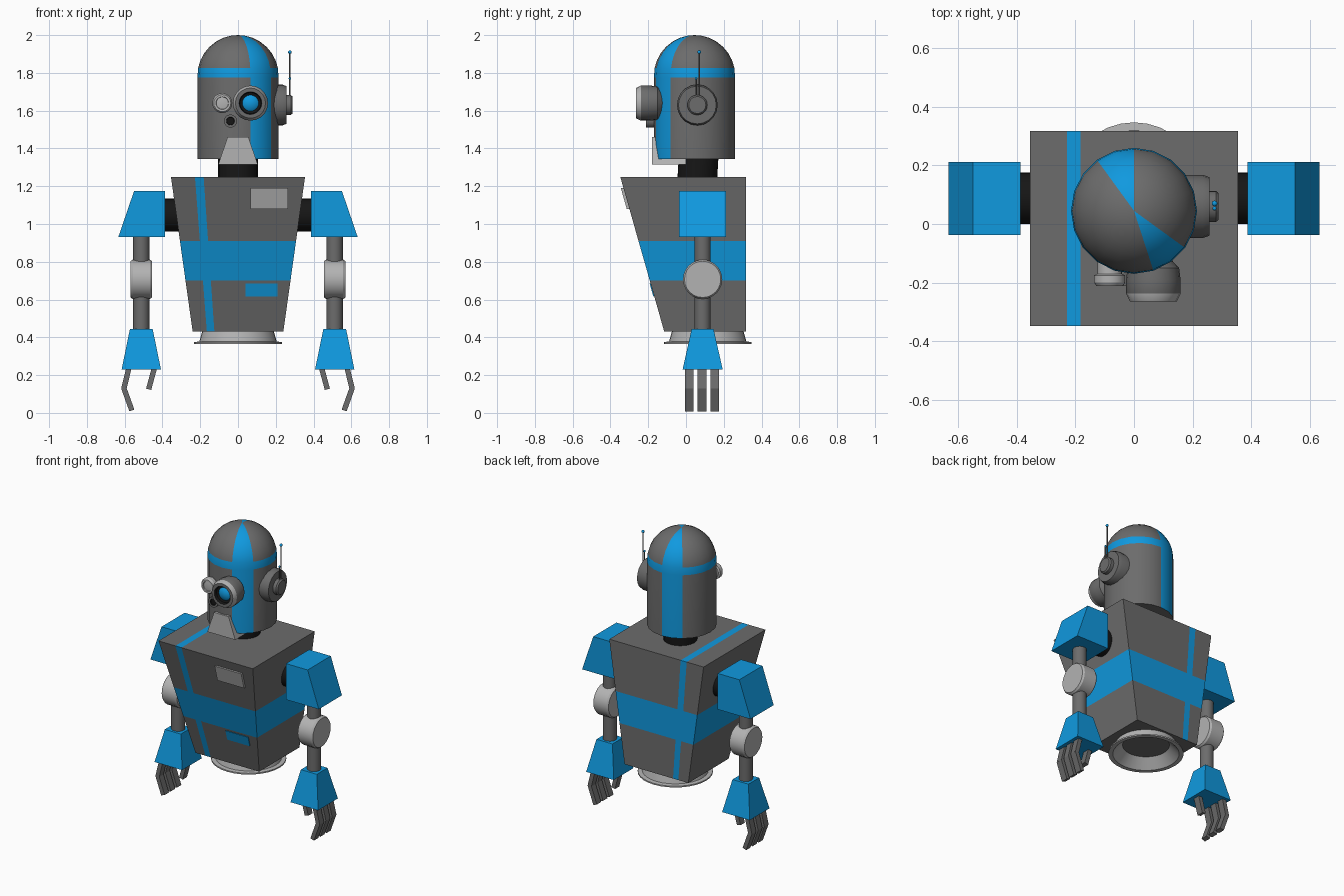
import bpy, bmesh, math
from mathutils import Vector, Matrix

if "Cube" in bpy.data.objects:
    bpy.data.objects.remove(bpy.data.objects["Cube"])


def material(name, rgb):
    m = bpy.data.materials.new(name)
    m.use_nodes = True
    m.diffuse_color = (*rgb, 1)
    m.node_tree.nodes["Principled BSDF"].inputs["Base Color"].default_value = (*rgb, 1)
    return m


DARK, LIGHT, BLUE, BLACK = range(4)
MATS = [material("dark_grey", (.15, .15, .15)), material("light_grey", (.45, .45, .45)),
        material("blue", (.005, .32, .74)), material("black", (.008, .008, .008))]


def finish(name, bm, smooth=False):
    """Turn a bmesh into a named object carrying the shared palette."""
    bmesh.ops.recalc_face_normals(bm, faces=bm.faces)
    me = bpy.data.meshes.new(name)
    bm.to_mesh(me)
    bm.free()
    for m in MATS:
        me.materials.append(m)
    ob = bpy.data.objects.new(name, me)
    bpy.context.collection.objects.link(ob)
    if smooth:
        bpy.ops.object.select_all(action='DESELECT')
        ob.select_set(True)
        bpy.context.view_layer.objects.active = ob
        bpy.ops.object.shade_smooth_by_angle(angle=math.radians(32))
    return ob


def frustum(low, high, mat):
    """Box from two level rectangles, each (x0, x1, y0, y1, z)."""
    bm = bmesh.new()
    rings = []
    for x0, x1, y0, y1, z in (low, high):
        rings.append([bm.verts.new((x, y, z)) for x, y in ((x0, y0), (x1, y0), (x1, y1), (x0, y1))])
    a, b = rings
    bm.faces.new(a)
    bm.faces.new(b)
    for i in range(4):
        j = (i + 1) % 4
        bm.faces.new((a[i], a[j], b[j], b[i]))
    for f in bm.faces:
        f.material_index = mat
    return bm


def lathe(profile, mats, loc=(0, 0, 0), axis=(0, 0, 1), segs=20):
    """Spin (radius, height) points about an axis; one material, or one per band."""
    bm = bmesh.new()
    rings = []
    for r, h in profile:
        n = segs if r else 1
        rings.append([bm.verts.new((r * math.cos(math.tau * i / segs),
                                    r * math.sin(math.tau * i / segs), h)) for i in range(n)])
    for k, (a, b) in enumerate(zip(rings, rings[1:])):
        for i in range(segs):
            j = (i + 1) % segs
            loop = [a[i % len(a)], a[j % len(a)], b[j % len(b)], b[i % len(b)]]
            f = bm.faces.new(list(dict.fromkeys(loop)))
            f.material_index = mats if isinstance(mats, int) else mats[k]
    rot = Vector((0, 0, 1)).rotation_difference(Vector(axis)).to_matrix().to_4x4()
    bm.transform(Matrix.Translation(loc) @ rot)
    return bm


def tube(name, p, q, r, mat, segs=20):
    d = Vector(q) - Vector(p)
    prof = [(0, 0), (r, 0), (r, d.length), (0, d.length)]
    return finish(name, lathe(prof, mat, p, d.normalized(), segs), True)


def beam(name, p, q, wx, wy, mat):
    """Square bar between two points in a plane of constant y."""
    d = Vector(q) - Vector(p)
    r = (-wx / 2, wx / 2, -wy / 2, wy / 2)
    bm = frustum((*r, 0), (*r, d.length), mat)
    bm.transform(Matrix.Translation(p) @ Matrix.Rotation(math.atan2(d.x, d.z), 4, 'Y'))
    return finish(name, bm)


# Torso: tapered box cut along the waist band and the slanted stripe
Z0, Z1 = .43, 1.25
bm = frustum((-.24, .24, -.115, .318, Z0), (-.355, .355, -.348, .318, Z1), DARK)
stripe = [(-.165, -.228), (-.125, -.182)]
cuts = [((0, 0, z), (0, 0, 1)) for z in (.70, .91)]
cuts += [((lo, 0, Z0), (Z1 - Z0, 0, lo - hi)) for lo, hi in stripe]
for co, no in cuts:
    bmesh.ops.bisect_plane(bm, geom=bm.verts[:] + bm.edges[:] + bm.faces[:], plane_co=co, plane_no=no)
for f in bm.faces:
    c = f.calc_center_median()
    t = (c.z - Z0) / (Z1 - Z0)
    left, right = [lo + (hi - lo) * t for lo, hi in stripe]
    in_stripe = left < c.x < right and c.z > Z0 + .01
    if .70 < c.z < .91 or in_stripe:
        f.material_index = BLUE
finish("torso", bm)


# Plates lying on the sloping chest
def chest_plate(name, x0, x1, z0, z1, depth, mat):
    y0, y1 = [-.115 - .284 * (z - Z0) for z in (z0, z1)]
    finish(name, frustum((x0, x1, y0 - depth, y0 + .01, z0), (x0, x1, y1 - depth, y1 + .01, z1), mat))


chest_plate("chest_plate", .065, .265, 1.08, 1.19, .014, LIGHT)
chest_plate("belly_plate", .04, .21, .617, .685, .005, BLUE)

# Hollow flared base
finish("base_flare", lathe([(.19, .43), (.205, .378), (.232, .375), (.232, .366), (.205, .366), (.145, .428)],
                           LIGHT, (0, .115, 0), segs=32), True)

# Neck
tube("neck", (0, .06, 1.24), (0, .068, 1.38), .105, BLACK)

# Head: twenty-sided shell with a dome, a blue band and two blue wedges
R, ZC = .215, 1.785
angles = [math.asin(.04 / R)] + [math.radians(a) for a in (22, 34, 46, 58, 70, 80)]
prof = [(0, 1.345), (R, 1.345), (R, 1.775)]
prof += [(R * math.cos(a), ZC + R * math.sin(a)) for a in angles] + [(0, 2.0)]
bm = lathe(prof, DARK, (0, .045, 0))
for f in bm.faces:
    c = f.calc_center_median()
    a = math.degrees(math.atan2(c.y - .045, c.x))
    wedge = -72 < a < -36 or 90 < a < 126
    if c.z > 1.35 and (wedge or 1.775 < c.z < 1.825):
        f.material_index = BLUE
finish("head", bm, True)

# Jaw
finish("jaw", frustum((-.105, .105, -.18, 0, 1.315), (-.055, .055, -.18, 0, 1.46), LIGHT))

# Eyes and small lens, each turned about an axis pointing forward
FRONT = (0, -1, 0)
finish("big_eye", lathe(
    [(0, .1), (.05, .11), (.088, .15), (.093, .19), (.093, .238), (.08, .264), (.06, .264),
     (.056, .245), (.043, .24), (.03, .25), (0, .255)],
    [DARK, DARK, DARK, DARK, LIGHT, DARK, BLACK, BLACK, BLUE, BLUE], (.066, 0, 1.64), FRONT), True)
finish("small_eye", lathe(
    [(0, .1), (.042, .1), (.042, .17), (.053, .175), (.053, .2), (.045, .212), (.034, .212),
     (.032, .205), (0, .21)], LIGHT, (-.083, 0, 1.64), FRONT), True)
finish("small_lens", lathe(
    [(0, .12), (.035, .12), (.035, .212), (.022, .212), (.02, .205), (0, .205)],
    [DARK, DARK, DARK, BLACK, BLACK], (-.04, 0, 1.545), FRONT, 16), True)

# Ear disc and its two aerials
finish("ear", lathe([(0, .16), (.108, .16), (.108, .235), (.1, .257), (.053, .257), (.053, .28), (.045, .289),
                     (0, .289)], DARK, (0, .06, 1.63), (1, 0, 0)), True)
for name, y, top in (("long", .07, 1.91), ("short", .053, 1.77)):
    tube(name + "_aerial", (.275, y, 1.64), (.275, y, top), .004, DARK, 8)
    bm = bmesh.new()
    bmesh.ops.create_icosphere(bm, subdivisions=2, radius=.01 if name == "long" else .007,
                               matrix=Matrix.Translation((.275, y, top)))
    for f in bm.faces:
        f.material_index = BLUE
    finish(name + "_aerial_tip", bm, True)

# Arms, mirrored left and right
CX, CY = .512, .088
for side, s in (("left", 1), ("right", -1)):
    tube(side + "_shoulder_joint", (s * .25, CY, 1.048), (s * .4, CY, 1.048), .088, BLACK)
    finish(side + "_shoulder_pad", frustum((s * .387, s * .634, -.037, .212, .93),
                                           (s * .387, s * .55, -.037, .212, 1.175), BLUE))
    tube(side + "_arm_tube", (s * CX, CY, .44), (s * CX, CY, .94), .043, DARK)
    finish(side + "_elbow", lathe(
        [(0, -.057), (.096, -.057), (.104, -.045), (.104, .045), (.096, .057), (0, .057)],
        LIGHT, (s * CX, CY, .707), (1, 0, 0), 24), True)
    finish(side + "_forearm", frustum(
        (s * (CX - .104), s * (CX + .104), CY - .106, CY + .106, .23),
        (s * (CX - .06), s * (CX + .06), CY - .058, CY + .058, .445), BLUE))
    for n, y in enumerate((.018, .085, .152), 1):
        beam(f"{side}_finger_{n}_upper", (s * .577, y, .24), (s * .605, y, .125), .028, .046, DARK)
        beam(f"{side}_finger_{n}_lower", (s * .605, y, .133), (s * .562, y, .013), .028, .046, DARK)
    beam(side + "_thumb", (s * .442, .085, .24), (s * .473, .085, .125), .028, .046, DARK)
